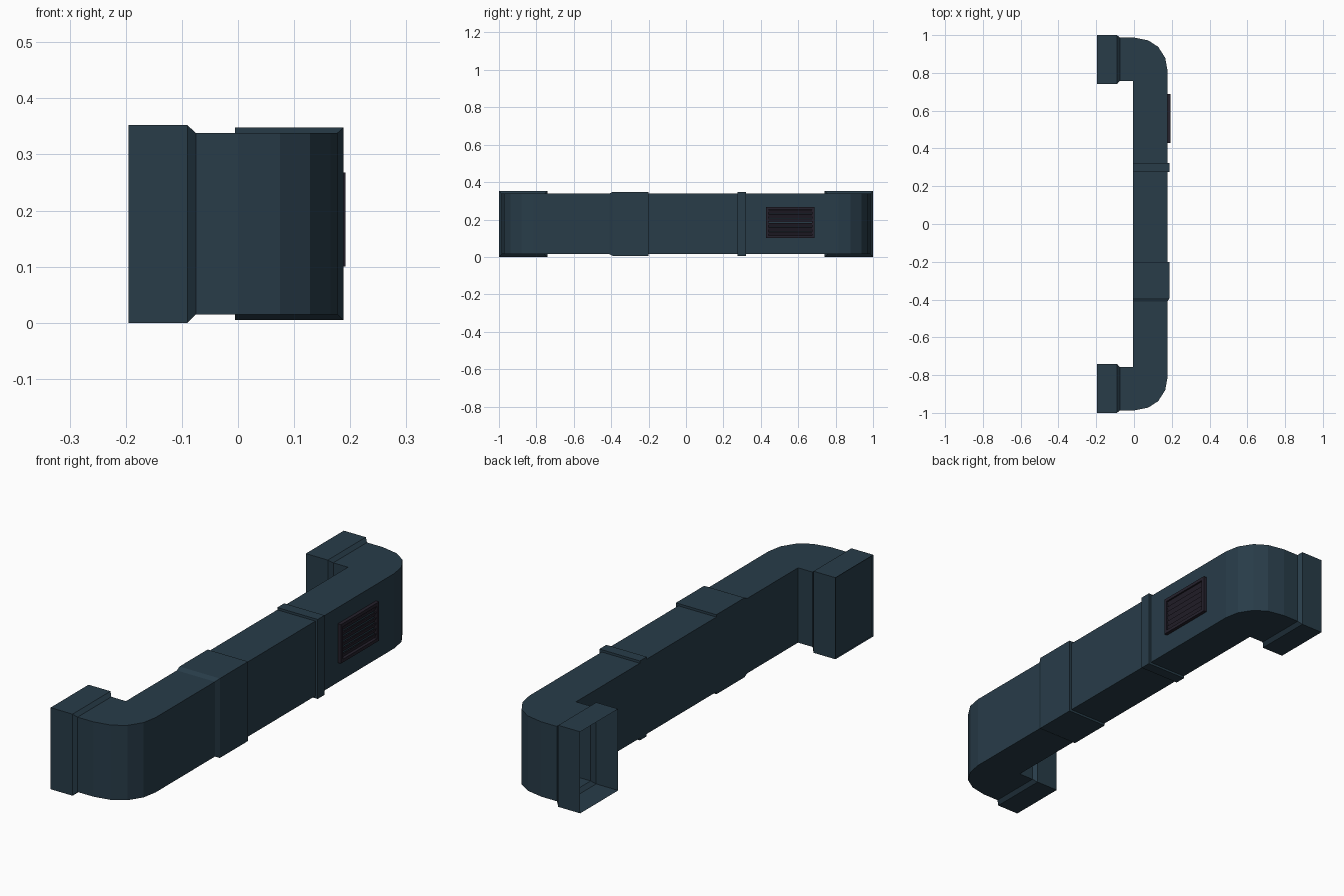
import bpy, bmesh, math
from mathutils import Matrix, Vector

if "Cube" in bpy.data.objects:
    bpy.data.objects.remove(bpy.data.objects["Cube"])


def material(name, rgb):
    m = bpy.data.materials.new(name)
    m.diffuse_color = (*rgb, 1)
    m.use_nodes = True
    m.node_tree.nodes["Principled BSDF"].inputs["Base Color"].default_value = m.diffuse_color
    return m


SLATE = material("slate blue metal", (0.021, 0.045, 0.066))
DARK = material("dark vent metal", (0.018, 0.015, 0.025))


def finish(bm, name, mat):
    me = bpy.data.meshes.new(name)
    bm.to_mesh(me)
    bm.free()
    me.materials.append(mat)
    ob = bpy.data.objects.new(name, me)
    bpy.context.collection.objects.link(ob)
    return ob


def box(bm, centre, size, tilt=0):
    mat = (Matrix.Translation(centre) @ Matrix.Rotation(tilt, 4, 'Y')
           @ Matrix.Diagonal((*size, 1)))
    bmesh.ops.create_cube(bm, size=1, matrix=mat)


# cross-sections: inner xy, outer xy, bottom z, top z
BODY, RING, SOCKET = (0.015, 0.338), (0.005, 0.348), (0.0, 0.352)


def end_sections(s):
    # socket, flare, short leg and rounded elbow, from the mouth inward
    out = [((-0.195, s * .741), (-0.195, s * 1.0), *SOCKET),
           ((-0.09, s * .741), (-0.09, s * 1.0), *SOCKET),
           ((-0.075, s * .757), (-0.075, s * .987), *BODY)]
    for x, y in [(0.0, .987), (.075, .972), (.128, .938), (.165, .88), (.177, .815)]:
        out.append(((-0.005, s * .757), (x, s * y), *BODY))
    out.append(((-0.005, s * .757), (.177, s * .757), *BODY))
    return out


def straight(y, x, z):
    return ((-0.005, y), (x, y), *z)


sections = end_sections(-1) + [
    straight(-.41, .177, BODY), straight(-.392, .188, RING),      # long collar
    straight(-.20, .188, RING), straight(-.20, .177, BODY),
    straight(.275, .177, BODY), straight(.275, .188, RING),       # narrow collar
    straight(.322, .188, RING), straight(.322, .177, BODY),
] + end_sections(1)[::-1]

# duct: loft through all sections, open at the mouths
bm = bmesh.new()
rings = []
for (ix, iy), (ox, oy), z0, z1 in sections:
    rings.append([bm.verts.new(p) for p in
                  ((ix, iy, z0), (ox, oy, z0), (ox, oy, z1), (ix, iy, z1))])
for a, b in zip(rings, rings[1:]):
    for i in range(4):
        j = (i + 1) % 4
        bm.faces.new((a[i], a[j], b[j], b[i]))
bmesh.ops.remove_doubles(bm, verts=bm.verts, dist=1e-4)
bmesh.ops.recalc_face_normals(bm, faces=bm.faces)
finish(bm, "duct", SLATE)

# closed end: cap set slightly inside the front socket
bm = bmesh.new()
bm.faces.new([bm.verts.new(p) for p in
              ((-.188, -1, 0), (-.188, -.741, 0), (-.188, -.741, .352), (-.188, -1, .352))])
bmesh.ops.recalc_face_normals(bm, faces=bm.faces)
if bm.faces[:][0].normal.x > 0:
    bmesh.ops.reverse_faces(bm, faces=bm.faces)
finish(bm, "end_cap", SLATE)

# vent frame
Y0, Y1, Z0, Z1, B = .428, .688, .10, .268, .014
yc, zc = (Y0 + Y1) / 2, (Z0 + Z1) / 2
bm = bmesh.new()
for z in (Z0 + B / 2, Z1 - B / 2):
    box(bm, (.184, yc, z), (.016, Y1 - Y0, B))
for y in (Y0 + B / 2, Y1 - B / 2):
    box(bm, (.184, y, zc), (.016, B, Z1 - Z0 - 2 * B))
finish(bm, "vent_frame", DARK)

# vent louvres, outer edge raised
bm = bmesh.new()
N = 6
step = (Z1 - Z0 - 2 * B) / N
for i in range(N):
    box(bm, (.183, yc, Z0 + B + step * (i + .5)),
        (.004, Y1 - Y0 - 2 * B, step * .85), math.radians(22))
finish(bm, "vent_louvres", DARK)
